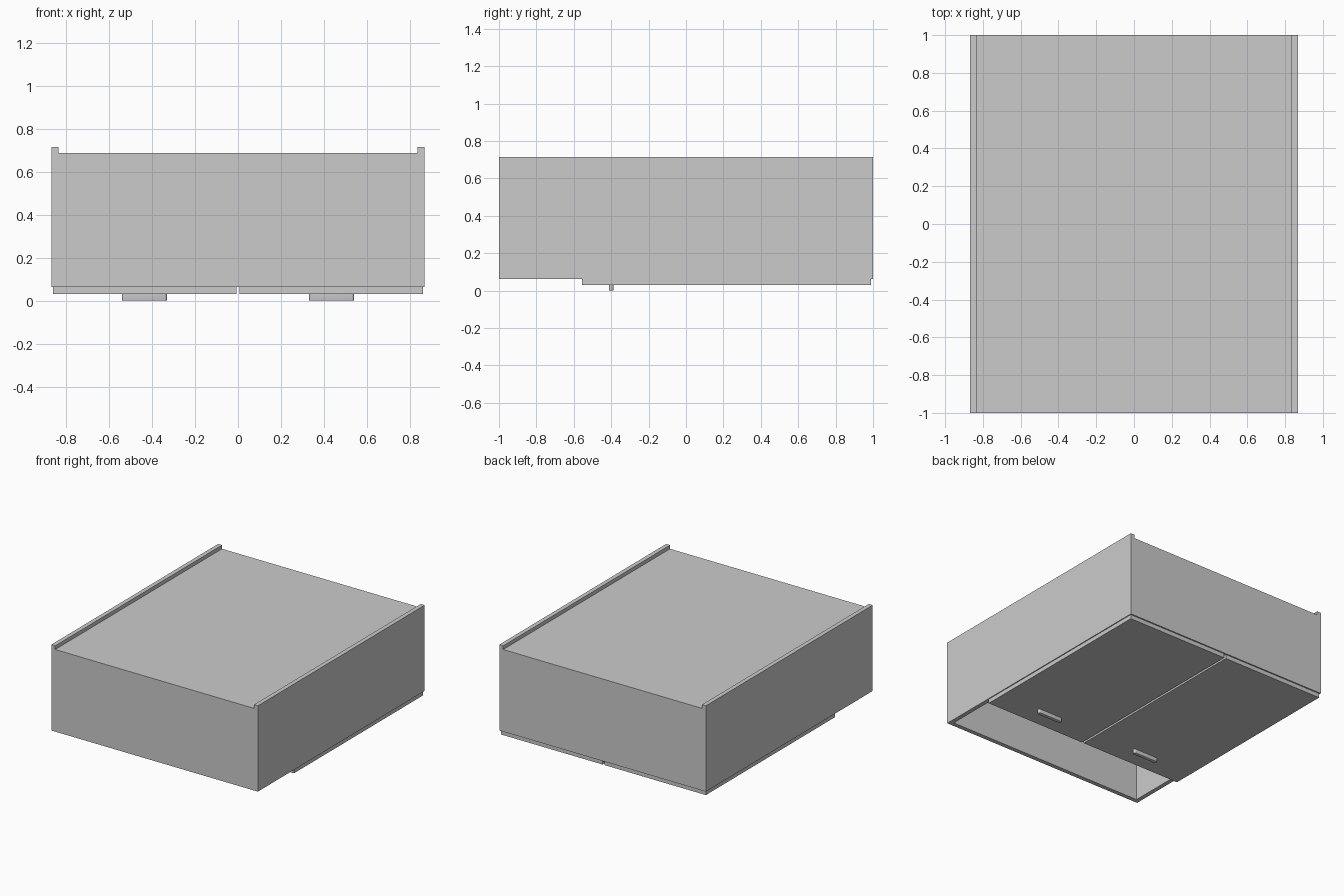
import bpy, bmesh

if "Cube" in bpy.data.objects:
    bpy.data.objects.remove(bpy.data.objects["Cube"])

W, D = 0.867, 1.0          # half width, half length
T = 0.033                  # board thickness
Z0, ZB, Z1 = 0.063, 0.686, 0.714


def box(name, x, y, z):
    """Axis-aligned board given (min, max) on each axis."""
    bm = bmesh.new()
    bmesh.ops.create_cube(bm, size=1)
    for v in bm.verts:
        for i, (a, b) in enumerate((x, y, z)):
            v.co[i] = a if v.co[i] < 0 else b
    me = bpy.data.meshes.new(name)
    bm.to_mesh(me)
    bm.free()
    ob = bpy.data.objects.new(name, me)
    bpy.context.collection.objects.link(ob)
    return ob


def handle(name, cx):
    """Bar pull with rounded ends and softened outer rim."""
    ob = box(name, (cx - 0.105, cx + 0.105), (-0.413, -0.387), (0, 0.031))
    bm = bmesh.new()
    bm.from_mesh(ob.data)
    upright = [e for e in bm.edges if abs(e.verts[0].co.z - e.verts[1].co.z) > 0.01]
    bmesh.ops.bevel(bm, geom=upright, offset=0.0125, segments=6, profile=0.5, affect='EDGES')
    rim = [e for e in bm.edges if all(v.co.z < 0.001 for v in e.verts)
           and any(abs(f.normal.z) < 0.5 for f in e.link_faces)]
    bmesh.ops.bevel(bm, geom=rim, offset=0.004, segments=3, profile=0.5, affect='EDGES')
    bm.to_mesh(ob.data)
    bm.free()
    bpy.ops.object.select_all(action='DESELECT')
    ob.select_set(True)
    bpy.context.view_layer.objects.active = ob
    bpy.ops.object.shade_smooth_by_angle()


for side, s in (("left", -1), ("right", 1)):
    def span(a, b):
        return tuple(sorted((s * a, s * b)))
    # Side panels run past the recessed back
    box(side + "_side_panel", span(W - T, W), (-D, D), (Z0, Z1))
    # Doors leave the lower niche open
    box(side + "_door", span(0.008, 0.86), (-0.557, 0.99), (0.031, Z0))
    handle(side + "_handle", s * 0.435)

# Carcass boards between the sides
inner = (-W + T, W - T)
box("bottom_panel", inner, (-D, -D + T), (Z0, ZB))
box("top_panel", inner, (D - T, D), (Z0, ZB))
box("niche_shelf", inner, (-0.557, -0.557 + T), (Z0, ZB - 0.015))
box("back_panel", inner, (-D + T, D - T), (ZB - 0.015, ZB))
